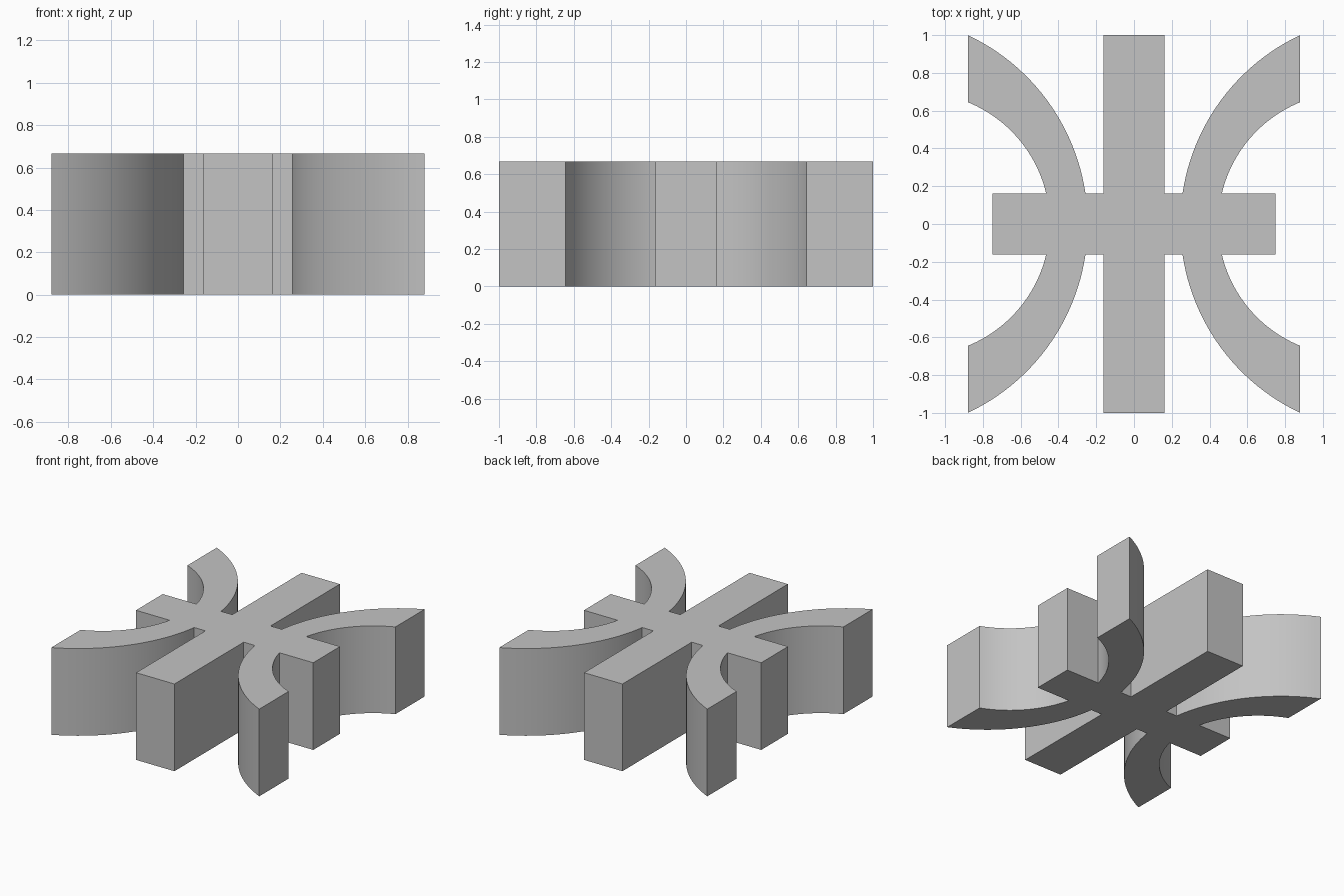
import bpy
import bmesh
from math import atan2, cos, sin, hypot

cube = bpy.data.objects.get("Cube")
if cube:
    bpy.data.objects.remove(cube, do_unlink=True)

HEIGHT = 0.667
BAR = 0.162          # half width of both straight bars
STEPS = 24           # segments along each curved edge


def arc(x0, y0, x1, y1):
    """Arc between two points, centred on the x axis."""
    cx = (x1**2 + y1**2 - x0**2 - y0**2) / (2 * (x1 - x0))
    r = hypot(x0 - cx, y0)
    a, b = atan2(y0, cx - x0), atan2(y1, cx - x1)
    angles = [a + (b - a) * i / STEPS for i in range(STEPS + 1)]
    return [(cx - r * cos(t), r * sin(t)) for t in angles]


# Quarter outline: crossbar end, curved arm, long bar end
inner = arc(0.465, BAR, 0.88, 0.645)
outer = arc(0.257, BAR, 0.88, 1.0)
quarter = [(0.75, BAR)] + inner + outer[::-1] + [(BAR, BAR), (BAR, 1.0)]

# Mirror the quarter into the full outline
half = quarter + [(-x, y) for x, y in reversed(quarter)]
outline = half + [(x, -y) for x, y in reversed(half)]

# Extrude the outline into one solid
bm = bmesh.new()
base = bm.faces.new([bm.verts.new((x, y, 0)) for x, y in outline])
top = bmesh.ops.extrude_face_region(bm, geom=[base], use_keep_orig=True)
bmesh.ops.translate(bm, vec=(0, 0, HEIGHT),
                    verts=[v for v in top["geom"] if isinstance(v, bmesh.types.BMVert)])
bmesh.ops.recalc_face_normals(bm, faces=bm.faces)
mesh = bpy.data.meshes.new("curved_arm_cross")
bm.to_mesh(mesh)
bm.free()

cross = bpy.data.objects.new("curved_arm_cross", mesh)
bpy.context.collection.objects.link(cross)

# Plain grey material
grey = bpy.data.materials.new("plain_grey")
grey.use_nodes = True
color = (0.55, 0.55, 0.55, 1.0)
grey.diffuse_color = color
grey.node_tree.nodes["Principled BSDF"].inputs["Base Color"].default_value = color
mesh.materials.append(grey)

# Smooth the curves, keep corners sharp
bpy.ops.object.select_all(action="DESELECT")
cross.select_set(True)
bpy.context.view_layer.objects.active = cross
bpy.ops.object.shade_smooth_by_angle()
